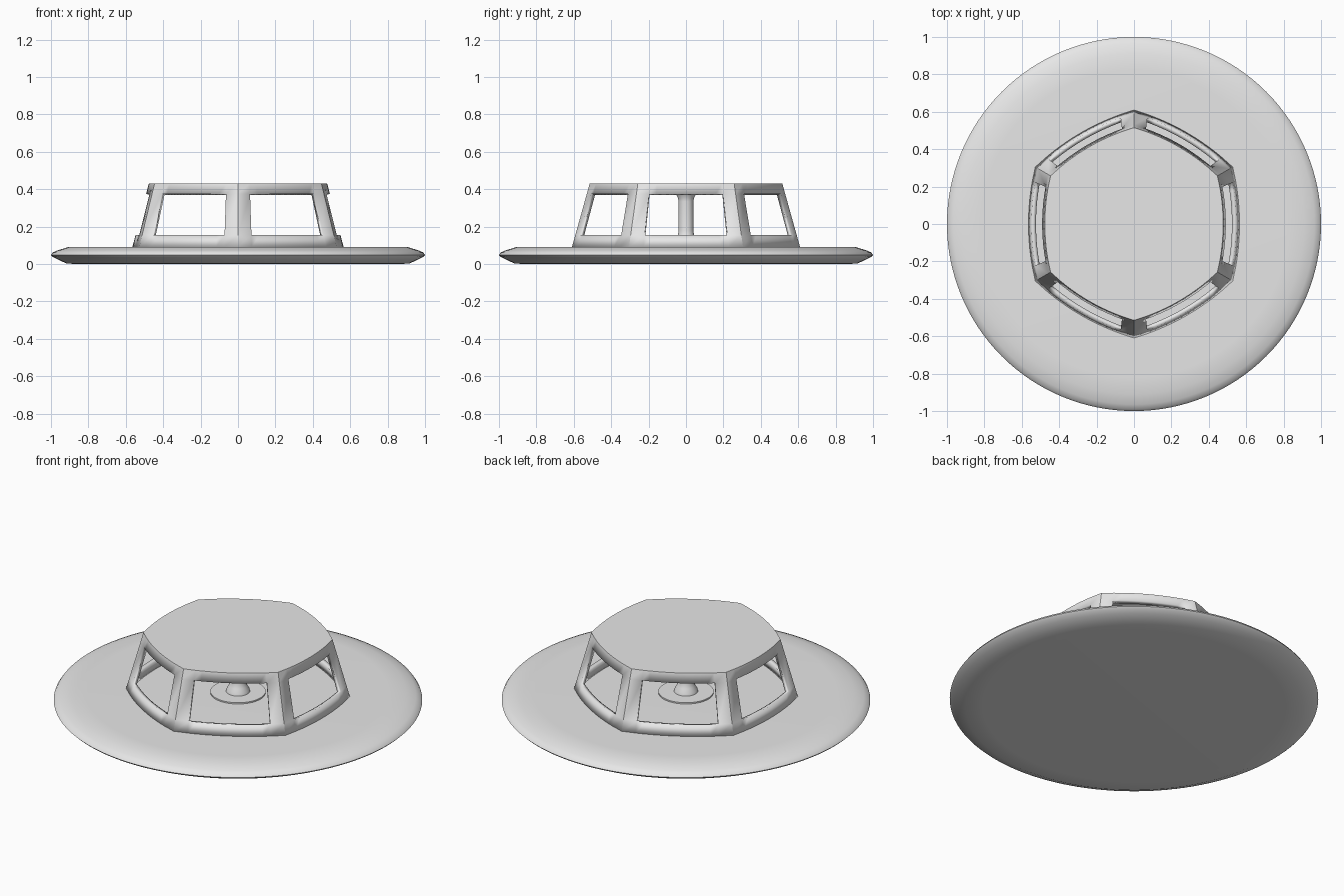
import bpy, bmesh, math
from mathutils import Vector

if "Cube" in bpy.data.objects:
    bpy.data.objects.remove(bpy.data.objects["Cube"])

grey = bpy.data.materials.new("plain_grey")
grey.diffuse_color = (0.8, 0.8, 0.8, 1)
grey.use_nodes = True
grey.node_tree.nodes["Principled BSDF"].inputs["Base Color"].default_value = grey.diffuse_color


def finish(name, bm, angle):
    bmesh.ops.recalc_face_normals(bm, faces=bm.faces)
    me = bpy.data.meshes.new(name)
    bm.to_mesh(me)
    bm.free()
    me.materials.append(grey)
    ob = bpy.data.objects.new(name, me)
    bpy.context.collection.objects.link(ob)
    bpy.ops.object.select_all(action='DESELECT')
    ob.select_set(True)
    bpy.context.view_layer.objects.active = ob
    bpy.ops.object.shade_smooth_by_angle(angle=math.radians(angle))
    return ob


def lathe(name, profile, n, angle=35):
    """Closed turned solid from (radius, height) points."""
    bm = bmesh.new()
    rings = [[bm.verts.new((r * math.cos(math.tau * i / n), r * math.sin(math.tau * i / n), z))
              for i in range(n)] for r, z in profile]
    for a, b in zip(rings, rings[1:]):
        for i in range(n):
            j = (i + 1) % n
            bm.faces.new((a[i], a[j], b[j], b[i]))
    bm.faces.new(rings[0])
    bm.faces.new(rings[-1])
    return finish(name, bm, angle)


# Saucer disc with softened rim
lathe("saucer_disc", [(0.82, 0), (0.915, 0.002), (0.965, 0.025), (0.99, 0.038), (1.0, 0.048),
                      (0.99, 0.062), (0.965, 0.073), (0.91, 0.09), (0.82, 0.092)], 128, 50)

# Cabin shell: six bowed, leaning walls with window openings, plus flat roof
BASE_R, TOP_R, Z0, Z1, WALL = 0.61, 0.515, 0.09, 0.43, 0.025
heights = [Z0, 0.155, 0.375, Z1]
us = [-1] + [-0.75 + 1.5 * k / 10 for k in range(11)]    # the next side supplies u = 1
bm = bmesh.new()
rows = []
for z in heights:
    r = BASE_R + (TOP_R - BASE_R) * (z - Z0) / (Z1 - Z0)
    row = []
    for side in range(6):
        a = math.radians(60 * side)
        out = Vector((math.cos(a), math.sin(a), 0))
        along = Vector((-out.y, out.x, 0))
        for u in us:
            p = r * (out * (math.sqrt(0.75) + 0.06 * (1 - u * u)) + along * (0.5 * u))
            row.append(bm.verts.new((p.x, p.y, z)))
    rows.append(row)
count = len(rows[0])
for k in range(3):
    for i in range(count):
        if k == 1 and 1 <= i % len(us) <= 10:
            continue                                      # window opening
        j = (i + 1) % count
        bm.faces.new((rows[k][i], rows[k][j], rows[k + 1][j], rows[k + 1][i]))
bm.faces.new(rows[-1])
# keep the outward side consistent before thickening inwards
cabin = finish("cabin_shell", bm, 25)
roof = max(cabin.data.polygons, key=lambda f: f.area)
if roof.normal.z < 0:
    cabin.data.flip_normals()
solid = cabin.modifiers.new("wall_thickness", 'SOLIDIFY')
solid.thickness = WALL
solid.offset = -1
solid.use_even_offset = True
solid.use_quality_normals = True
bpy.ops.object.modifier_move_to_index(modifier="wall_thickness", index=0)

# Central column with flared ends, on a thin round floor plate
lathe("floor_plate", [(0.15, 0.085), (0.15, 0.1)], 48)
lathe("central_column", [(0.066, 0.095), (0.062, 0.115), (0.05, 0.135), (0.042, 0.16), (0.04, 0.18),
                         (0.04, 0.335), (0.042, 0.35), (0.05, 0.368), (0.06, 0.385), (0.066, 0.41)], 32)
